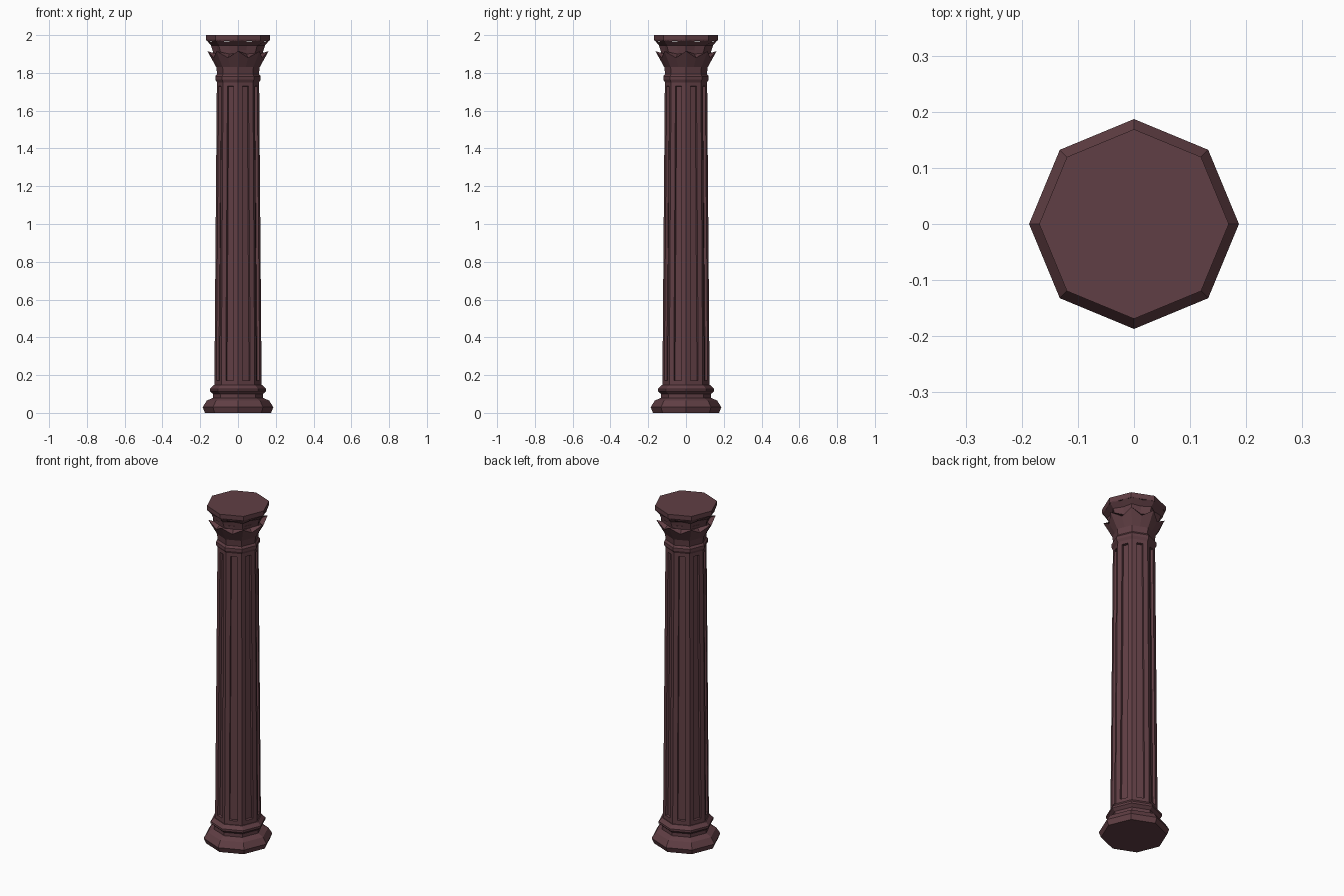
import bpy, bmesh
from math import sin, cos, pi

cube = bpy.data.objects.get("Cube")
if cube:
    bpy.data.objects.remove(cube, do_unlink=True)

SIDES = 8
stone = bpy.data.materials.new("dark_red_stone")
stone.use_nodes = True
colour = (0.118, 0.049, 0.058, 1)
stone.diffuse_color = colour
bsdf = stone.node_tree.nodes["Principled BSDF"]
bsdf.inputs["Base Color"].default_value = colour
bsdf.inputs["Roughness"].default_value = 0.9


def finish(name, bm):
    bmesh.ops.recalc_face_normals(bm, faces=bm.faces)
    mesh = bpy.data.meshes.new(name)
    bm.to_mesh(mesh)
    bm.free()
    mesh.materials.append(stone)
    obj = bpy.data.objects.new(name, mesh)
    bpy.context.collection.objects.link(obj)


def stack(profile):
    """Rings of (corner radius, corner z, mid radius, mid z); mid is optional."""
    bm = bmesh.new()
    rings = []
    for point in profile:
        ring = []
        per_side = len(point) // 2
        for i in range(SIDES * per_side):
            k = 2 * (i % per_side)
            a = 2 * pi * i / (SIDES * per_side)
            ring.append(bm.verts.new((point[k] * cos(a), point[k] * sin(a), point[k + 1])))
        rings.append(ring)
    walls = []
    for low, high in zip(rings, rings[1:]):
        n = len(low)
        for i in range(n):
            j = (i + 1) % n
            walls.append(bm.faces.new((low[i], low[j], high[j], high[i])))
    bm.faces.new(rings[0][::-1])
    bm.faces.new(rings[-1])
    return bm, walls


# Moulded foot
bm, _ = stack([(0.175, 0), (0.187, 0.03), (0.165, 0.065), (0.132, 0.08),
               (0.132, 0.1), (0.149, 0.115), (0.149, 0.127), (0.13, 0.147)])
finish("base", bm)

# Tapered shaft with one sunken flute per side
bm, walls = stack([(0.125, 0.145), (0.112, 1.755)])
bm.normal_update()
bmesh.ops.inset_individual(bm, faces=walls, thickness=0.036, depth=0)
bmesh.ops.inset_individual(bm, faces=walls, thickness=0.002, depth=-0.014)
finish("fluted_shaft", bm)

# Collar ring under the capital
bm, _ = stack([(0.112, 1.75), (0.12, 1.765), (0.12, 1.782), (0.11, 1.795)])
finish("collar", bm)

# Flared leaf crown, its rim rising to a tip at each corner
MID = cos(pi / SIDES)
bm, _ = stack([(0.11, 1.79, 0.11 * MID, 1.79),
               (0.115, 1.83, 0.115 * MID, 1.83),
               (0.162, 1.915, 0.138, 1.88),
               (0.132, 1.905, 0.118, 1.9),
               (0.132, 1.92, 0.132 * MID, 1.92)])
finish("leaf_crown", bm)

# Upper bell and flat top slab
bm, _ = stack([(0.128, 1.9, 0.128 * MID, 1.9),
               (0.143, 1.945, 0.132 * MID, 1.945),
               (0.168, 1.975, 0.168 * MID, 1.965)])
finish("upper_bell", bm)
bm, _ = stack([(0.166, 1.97), (0.169, 1.977), (0.169, 2.0)])
finish("top_slab", bm)
